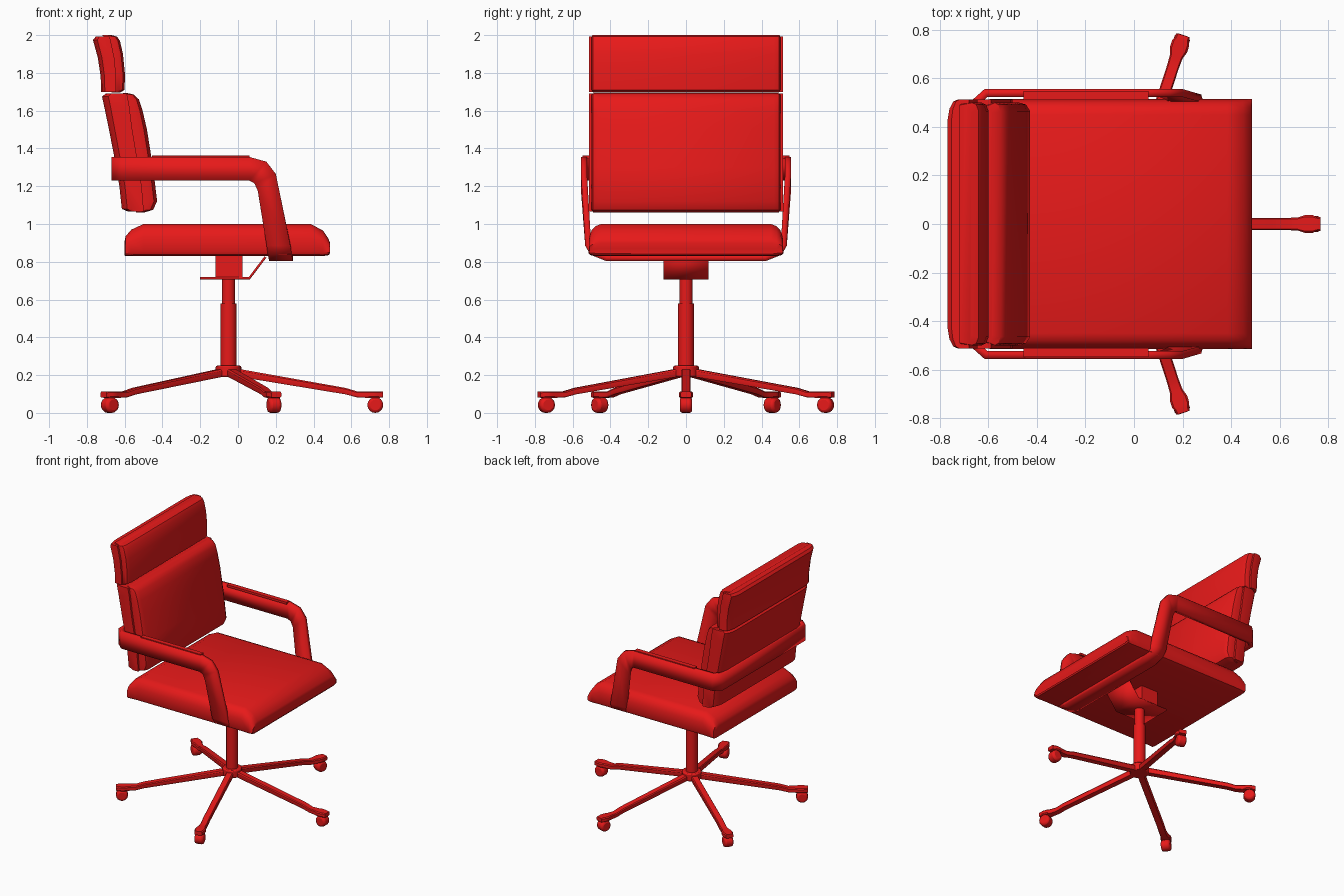
import bpy, bmesh, math
from mathutils import Matrix, Vector

if "Cube" in bpy.data.objects:
    bpy.data.objects.remove(bpy.data.objects["Cube"])

red = bpy.data.materials.new("red")
red.diffuse_color = (0.8, 0.01, 0.01, 1)
red.use_nodes = True
red.node_tree.nodes["Principled BSDF"].inputs["Base Color"].default_value = red.diffuse_color
CX = -0.05  # x of the swivel axis


def finish(name, bm, angle=35, bevel=0):
    bmesh.ops.recalc_face_normals(bm, faces=bm.faces)
    me = bpy.data.meshes.new(name)
    bm.to_mesh(me)
    bm.free()
    ob = bpy.data.objects.new(name, me)
    bpy.context.collection.objects.link(ob)
    me.materials.append(red)
    bpy.ops.object.select_all(action='DESELECT')
    ob.select_set(True)
    bpy.context.view_layer.objects.active = ob
    bpy.ops.object.shade_smooth_by_angle(angle=math.radians(angle))
    if bevel:
        m = ob.modifiers.new("bevel", 'BEVEL')
        m.width, m.segments = bevel, 2
    return ob


def loft(name, stations, section, along_z, matrix=None, angle=35):
    """stations: (pos, lo, hi, width); section: half outline (depth fraction, y)."""
    bm = bmesh.new()
    outline = section + [(t, -y) for t, y in reversed(section)]
    rings = []
    for pos, lo, hi, w in stations:
        ring = []
        for t, y in outline:
            d = lo + (hi - lo) * t
            ring.append(bm.verts.new((d, y * w, pos) if along_z else (pos, y * w, d)))
        rings.append(ring)
    n = len(outline)
    for a, b in zip(rings, rings[1:]):
        for i in range(n):
            bm.faces.new((a[i], a[(i + 1) % n], b[(i + 1) % n], b[i]))
    bm.faces.new(rings[0])
    bm.faces.new(rings[-1])
    if matrix:
        bm.transform(matrix)
    return finish(name, bm, angle)


def cylinder(name, r, z0, z1, n=24, bevel=0):
    bm = bmesh.new()
    bmesh.ops.create_cone(bm, cap_ends=True, segments=n, radius1=r, radius2=r, depth=z1 - z0,
                          matrix=Matrix.Translation((CX, 0, (z0 + z1) / 2)))
    return finish(name, bm, bevel=bevel)


def box(name, lo, hi, bevel=0):
    lo, hi = Vector(lo), Vector(hi)
    bm = bmesh.new()
    bmesh.ops.create_cube(bm, size=1, matrix=Matrix.Translation((lo + hi) / 2)
                          @ Matrix.Diagonal((*(hi - lo), 1)))
    return finish(name, bm, bevel=bevel)


def strap(name, pairs, thickness, closed):
    bm = bmesh.new()
    rows = [(bm.verts.new(a), bm.verts.new(b)) for a, b in pairs]
    for p, q in zip(rows, rows[1:] + (rows[:1] if closed else [])):
        if p is rows[-1] and not closed:
            break
        bm.faces.new((p[0], p[1], q[1], q[0]))
    ob = finish(name, bm)
    m = ob.modifiers.new("thickness", 'SOLIDIFY')
    m.thickness, m.offset = thickness, 0
    m.use_even_offset = True
    return ob


# Seat cushion
loft("seat", [(-0.60, 0.835, 0.91, 0.97), (-0.595, 0.83, 0.935, 1), (-0.565, 0.83, 0.97, 1),
              (-0.50, 0.83, 1.0, 1), (0.385, 0.83, 1.0, 1), (0.45, 0.83, 0.965, 1),
              (0.48, 0.835, 0.92, 1), (0.487, 0.845, 0.90, 1), (0.48, 0.84, 0.87, 1)],
     [(0, 0.48), (0.05, 0.507), (0.15, 0.515), (0.6, 0.512), (0.8, 0.5), (0.93, 0.48), (1, 0.45)], False)

# Backrest: rear shells and front cushions
rear = [(0, 0.43), (0.08, 0.475), (0.25, 0.505), (0.45, 0.513), (1, 0.513)]
front = [(0, 0.495), (0.6, 0.5), (0.85, 0.492), (1, 0.465)]
loft("back_shell", [(1.065, -0.58, -0.50, 1), (1.08, -0.615, -0.50, 1), (1.2, -0.628, -0.51, 1),
                    (1.35, -0.654, -0.535, 1), (1.5, -0.683, -0.56, 1), (1.62, -0.708, -0.575, 1),
                    (1.675, -0.72, -0.585, 1), (1.69, -0.70, -0.59, 1)], rear, True)
loft("back_cushion", [(1.06, -0.54, -0.50, 0.98), (1.075, -0.54, -0.45, 1), (1.12, -0.54, -0.428, 1),
                      (1.3, -0.56, -0.45, 1), (1.5, -0.59, -0.482, 1), (1.6, -0.605, -0.505, 1),
                      (1.66, -0.61, -0.525, 1), (1.685, -0.61, -0.55, 1), (1.693, -0.61, -0.585, 0.98)],
     front, True)
loft("headrest_shell", [(1.70, -0.725, -0.645, 1), (1.78, -0.727, -0.645, 1), (1.88, -0.742, -0.655, 1),
                        (1.975, -0.768, -0.675, 1), (1.993, -0.752, -0.68, 1)], rear, True)
loft("headrest_cushion", [(1.695, -0.67, -0.625, 0.98), (1.71, -0.67, -0.60, 1), (1.8, -0.67, -0.599, 1),
                          (1.9, -0.68, -0.609, 1), (1.97, -0.70, -0.625, 1),
                          (1.992, -0.71, -0.64, 1), (2.0, -0.72, -0.67, 0.99)], front, True)

# Arm strap: one loop around the back, along the arms and under the seat
half = [((-0.655, 0.0, 1.355), (-0.655, 0.0, 1.23)), ((-0.655, 0.5, 1.355), (-0.655, 0.5, 1.23)),
        ((-0.61, 0.54, 1.355), (-0.61, 0.54, 1.23)), ((0.06, 0.54, 1.355), (0.06, 0.54, 1.23)),
        ((0.15, 0.54, 1.33), (0.087, 0.54, 1.215)), ((0.2, 0.54, 1.265), (0.105, 0.54, 1.175)),
        ((0.277, 0.518, 0.89), (0.151, 0.518, 0.89)), ((0.285, 0.495, 0.85), (0.158, 0.495, 0.85)),
        ((0.29, 0.42, 0.82), (0.165, 0.42, 0.82)), ((0.29, 0.0, 0.82), (0.165, 0.0, 0.82))]
mirrored = [tuple((x, -y, z) for x, y, z in p) for p in reversed(half[1:-1])]
strap("arm_strap", half + mirrored, 0.032, True)
for s, side in ((1, "left"), (-1, "right")):
    box("arm_pad_" + side, (-0.455, s * 0.53 - 0.018, 1.345), (0.06, s * 0.53 + 0.018, 1.362))

# Tilt mechanism and bent plate
box("mechanism", (-0.12, -0.115, 0.712), (0.025, 0.115, 0.835))
strap("mechanism_plate", [((x, 0.12, z), (x, -0.12, z)) for x, z in
                          ((-0.2, 0.713), (0.06, 0.713), (0.145, 0.825))], 0.012, False)

# Gas column and hub
cylinder("column_upper", 0.035, 0.56, 0.80)
cylinder("column_lower", 0.042, 0.2, 0.58)
cylinder("hub", 0.068, 0.19, 0.25, 20, 0.008)

# Five legs with castors
leg = [(0.03, 0.195, 0.237, 0.025), (0.62, 0.098, 0.132, 0.025), (0.68, 0.082, 0.114, 0.025),
       (0.725, 0.08, 0.114, 0.027), (0.755, 0.08, 0.114, 0.037), (0.785, 0.08, 0.114, 0.037),
       (0.80, 0.08, 0.114, 0.03), (0.818, 0.082, 0.112, 0.028)]
for i in range(5):
    turn = Matrix.Translation((CX, 0, 0)) @ Matrix.Rotation(i * math.tau / 5, 4, 'Z')
    loft(f"leg_{i + 1}", leg, [(0, 0.85), (0.2, 1), (0.8, 1), (1, 0.8)], False, turn, 30)
    bm = bmesh.new()
    bmesh.ops.create_cone(bm, cap_ends=True, segments=16, radius1=0.042, radius2=0.042, depth=0.066,
                          matrix=turn @ Matrix.Translation((0.777, 0, 0.042))
                          @ Matrix.Rotation(math.pi / 2, 4, 'X'))
    finish(f"castor_{i + 1}", bm, bevel=0.014)
